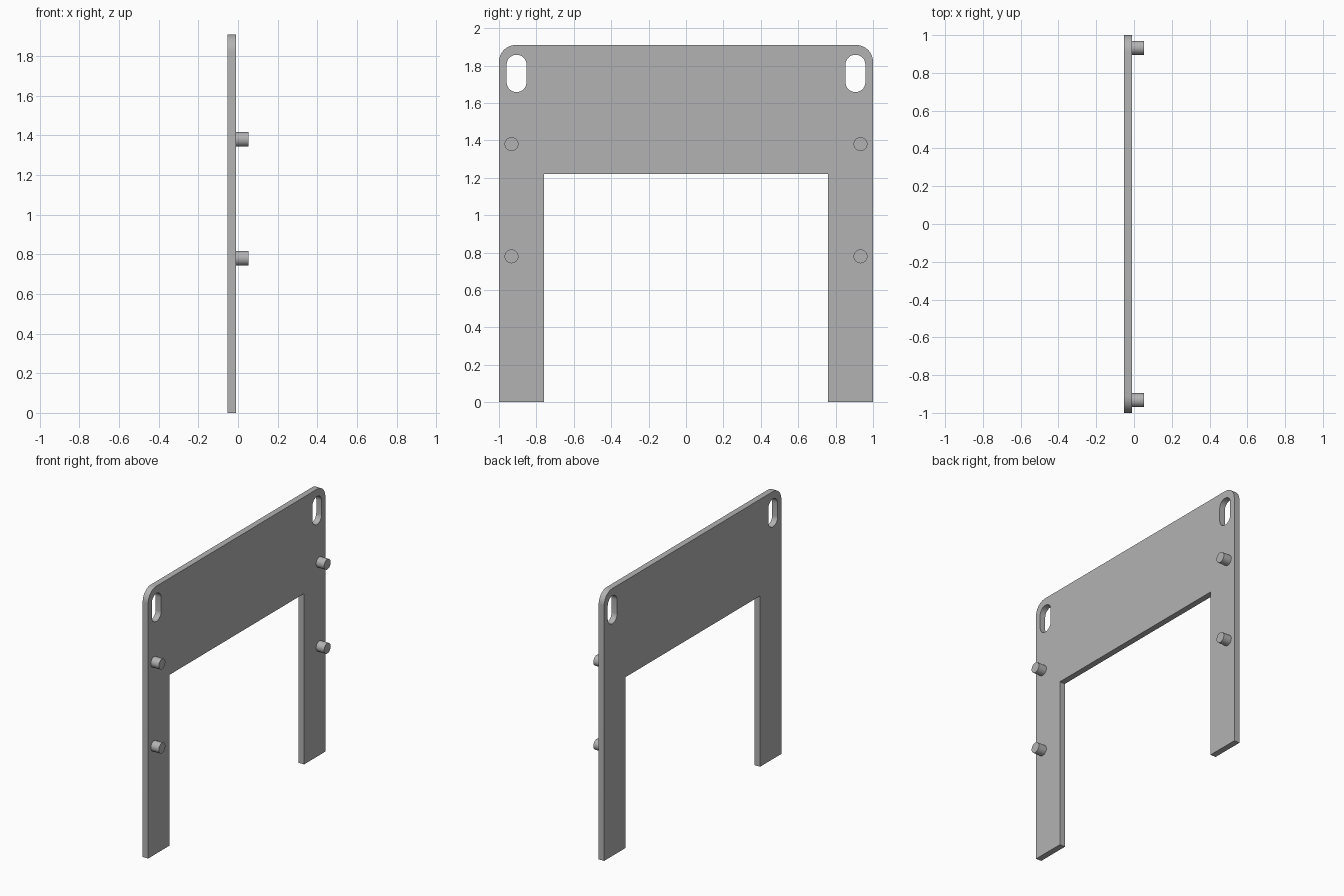
import bpy, bmesh
from math import radians, cos, sin, pi
from mathutils import Matrix

cube = bpy.data.objects.get("Cube")
if cube:
    bpy.data.objects.remove(cube)

HEIGHT, HALF = 1.91, 1.0
BACK, FACE, TIP = -0.053, -0.01, 0.053

grey = bpy.data.materials.new("plain grey")
grey.use_nodes = True
grey.diffuse_color = (0.45, 0.45, 0.45, 1)
grey.node_tree.nodes["Principled BSDF"].inputs["Base Color"].default_value = grey.diffuse_color


def arc(y, z, r, start, end, steps):
    """Points on an arc in the plane of the plate, angles in degrees."""
    angles = [radians(start + (end - start) * i / steps) for i in range(steps + 1)]
    return [(y + r * cos(a), z + r * sin(a)) for a in angles]


def finish(bm, name):
    bmesh.ops.recalc_face_normals(bm, faces=bm.faces)
    mesh = bpy.data.meshes.new(name)
    bm.to_mesh(mesh)
    bm.free()
    mesh.materials.append(grey)
    obj = bpy.data.objects.new(name, mesh)
    bpy.context.collection.objects.link(obj)
    bpy.ops.object.select_all(action='DESELECT')
    obj.select_set(True)
    bpy.context.view_layer.objects.active = obj
    bpy.ops.object.shade_smooth_by_angle(angle=radians(30))
    return obj


# Plate outline: two legs under a panel with rounded top corners
leg, opening, corner = 0.76, 1.22, 0.09
outline = [(-HALF, 0), (-leg, 0), (-leg, opening), (leg, opening), (leg, 0), (HALF, 0)]
outline += arc(HALF - corner, HEIGHT - corner, corner, 0, 90, 10)
outline += arc(corner - HALF, HEIGHT - corner, corner, 90, 180, 10)


# Upright slots near the top corners
def slot(y, low=1.711, high=1.805, r=0.053):
    return arc(y, high, r, 0, 180, 16) + arc(y, low, r, 180, 360, 16)


bm = bmesh.new()
edges = []
for loop in (outline, slot(-0.906), slot(0.906)):
    verts = [bm.verts.new((BACK, y, z)) for y, z in loop]
    edges += [bm.edges.new((verts[i - 1], verts[i])) for i in range(len(verts))]
bmesh.ops.triangle_fill(bm, edges=edges, use_beauty=True, use_dissolve=False)
solid = bmesh.ops.extrude_face_region(bm, geom=bm.faces[:], use_keep_orig=True)
moved = [v for v in solid["geom"] if isinstance(v, bmesh.types.BMVert)]
bmesh.ops.translate(bm, verts=moved, vec=(FACE - BACK, 0, 0))
finish(bm, "plate")

# Round pegs standing on one face of the legs
for side, y in (("right", -0.933), ("left", 0.933)):
    for level, z in (("lower", 0.78), ("upper", 1.38)):
        bm = bmesh.new()
        place = Matrix.Translation(((FACE + TIP) / 2, y, z)) @ Matrix.Rotation(pi / 2, 4, 'Y')
        bmesh.ops.create_cone(bm, cap_ends=True, segments=32, radius1=0.037, radius2=0.037,
                              depth=TIP - FACE, matrix=place)
        finish(bm, f"{level}_{side}_peg")
